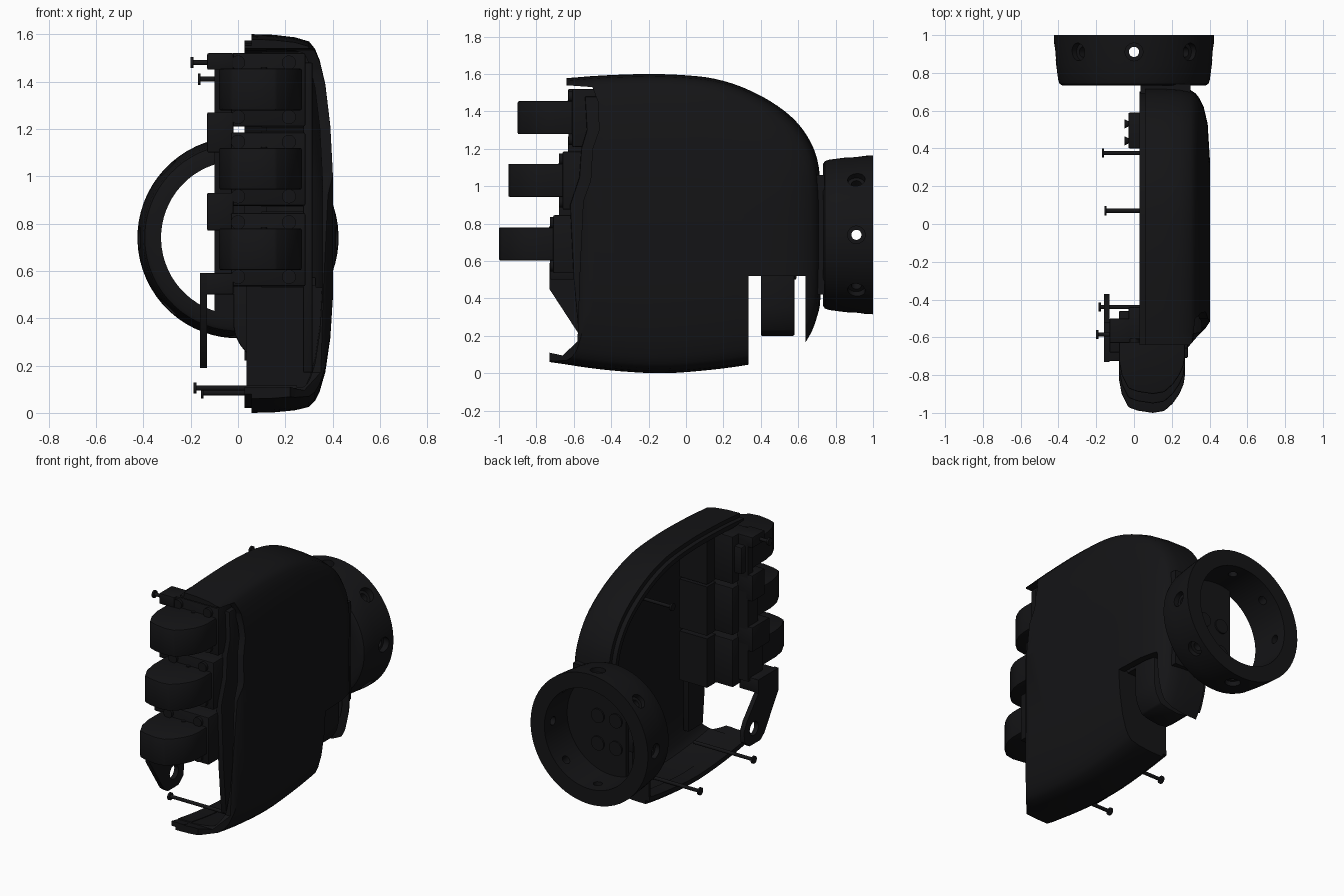
import bpy, bmesh, math
from mathutils import Vector

if "Cube" in bpy.data.objects:
    bpy.data.objects.remove(bpy.data.objects["Cube"])

mat = bpy.data.materials.new("black_plastic")
mat.diffuse_color = (0.007, 0.007, 0.008, 1)
mat.use_nodes = True
mat.node_tree.nodes["Principled BSDF"].inputs["Base Color"].default_value = mat.diffuse_color


def make(name, bm, bevel=0, cutters=(), thick=0, hidden=False):
    if not thick:
        bmesh.ops.recalc_face_normals(bm, faces=bm.faces)
    me = bpy.data.meshes.new(name)
    bm.to_mesh(me)
    bm.free()
    ob = bpy.data.objects.new(name, me)
    bpy.context.collection.objects.link(ob)
    me.materials.append(mat)
    if hidden:
        ob.hide_render = True
        ob.display_type = 'WIRE'
        return ob
    bpy.ops.object.select_all(action='DESELECT')
    bpy.context.view_layer.objects.active = ob
    ob.select_set(True)
    if thick:
        m = ob.modifiers.new("thickness", 'SOLIDIFY')
        m.thickness, m.offset = thick, -1
    for c in cutters:
        m = ob.modifiers.new("cut", 'BOOLEAN')
        m.operation, m.object, m.solver = 'DIFFERENCE', c, 'EXACT'
    if bevel:
        m = ob.modifiers.new("bevel", 'BEVEL')
        m.width, m.segments, m.limit_method = bevel, 2, 'ANGLE'
    for m in list(ob.modifiers):
        bpy.ops.object.modifier_apply(modifier=m.name)
    bpy.ops.object.shade_smooth_by_angle(angle=math.radians(35))
    return ob


def prism(name, pts, axis, a, b, **kw):
    """Extrude a 2D outline from a to b along an axis."""
    put = {'x': lambda p, d: (d, p[0], p[1]), 'y': lambda p, d: (p[0], d, p[1]),
           'z': lambda p, d: (p[0], p[1], d)}[axis]
    bm = bmesh.new()
    lo = [bm.verts.new(put(p, a)) for p in pts]
    hi = [bm.verts.new(put(p, b)) for p in pts]
    bm.faces.new(lo)
    bm.faces.new(hi)
    n = len(pts)
    for i in range(n):
        j = (i + 1) % n
        bm.faces.new((lo[i], lo[j], hi[j], hi[i]))
    return make(name, bm, **kw)


def box(name, x0, x1, y0, y1, z0, z1, **kw):
    return prism(name, [(x0, y0), (x1, y0), (x1, y1), (x0, y1)], 'z', z0, z1, **kw)


def rod(bm, p, q, r1, r2=None, n=20):
    p, q = Vector(p), Vector(q)
    M = (q - p).to_track_quat('Z', 'Y').to_matrix().to_4x4()
    M.translation = (p + q) / 2
    bmesh.ops.create_cone(bm, cap_ends=True, segments=n, radius1=r1,
                          radius2=r1 if r2 is None else r2, depth=(q - p).length, matrix=M)


def smooth(pts, k=3):
    """Catmull-Rom refinement of an open outline."""
    P = [Vector(p) for p in pts]
    P = [2 * P[0] - P[1]] + P + [2 * P[-1] - P[-2]]
    res = []
    for a, b, c, d in zip(P, P[1:], P[2:], P[3:]):
        for i in range(k):
            t = i / k
            res.append(.5 * (2 * b + (c - a) * t + (2 * a - 5 * b + 4 * c - d) * t * t
                             + (3 * b - a - 3 * c + d) * t ** 3))
    return res + [P[-2]]


# Side outline of the palm shell (y, z), open at the front
OUT = smooth([(-.9, .075), (-.73, .06), (-.45, .02), (-.15, 0), (.1, .015), (.33, .045), (.5, .085),
              (.6, .125), (.66, .2), (.70, .3), (.72, .42), (.725, .8), (.72, 1.0), (.7, 1.15),
              (.65, 1.265), (.57, 1.365), (.45, 1.455), (.3, 1.53), (.15, 1.575), (0, 1.593),
              (-.2, 1.6), (-.45, 1.592), (-.64, 1.578), (-.9, 1.565)])


def skin(name, layers, thick, cap, cutters):
    """Loft the palm outline through layers of (x, z scale, y scale)."""
    bm = bmesh.new()
    rows = [[bm.verts.new((x, -.9 + (y + .9) * t, .72 + (z - .72) * s)) for y, z in OUT]
            for x, s, t in layers]
    for a, b in zip(rows, rows[1:]):
        for i in range(len(OUT) - 1):
            bm.faces.new((a[i], a[i + 1], b[i + 1], b[i]))
    if cap:
        bm.faces.new(rows[-1])
    bm.normal_update()
    # make normals point outward, judged from the bottom wall
    f = min(bm.faces, key=lambda f: f.calc_center_median().z)
    if f.normal.z > 0:
        bmesh.ops.reverse_faces(bm, faces=bm.faces)
    return make(name, bm, cutters=cutters, thick=thick)


# Cutters for the finger opening, its rounded outer corner and the thumb notch
front_cut = prism("front_cutter", [(-1.3, -.2), (-.73, -.2), (-.73, .11), (-.66, .095), (-.58, .17),
                  (-.57, .5), (-.55, .92), (-.51, 1.03), (-.5, 1.2), (-.465, 1.3), (-.47, 1.45),
                  (-.5, 1.53), (-.64, 1.54), (-.64, 1.8), (-1.3, 1.8)], 'x', -.5, .8, hidden=True)
corner_cut = prism("corner_cutter", [(.2, -.76), (.24, -.7), (.28, -.66), (.34, -.59), (.38, -.55),
                   (.42, -.49), (.6, -.49), (.6, -.95), (.2, -.95)], 'z', -.3, 1.9, hidden=True)
notch_cut = box("notch_cutter", -.5, .8, .335, .64, -.3, .52, hidden=True)
cuts = (front_cut, corner_cut, notch_cut)

# Palm shell and its inner rim lip
skin("palm_shell", [(.058, 1, 1), (.15, .997, 1), (.24, .985, .997), (.3, .965, .99), (.325, .93, .98),
                    (.345, .875, .965), (.369, .76, .935), (.39, .56, .88), (.402, .3, .76)], .045, True, cuts)
skin("rim_lip", [(.028, .97, .985), (.12, .97, .985)], .03, False, cuts)

# Neck joining the palm to the wrist ring
box("wrist_neck", .035, .3, .69, .74, .42, 1.06)

# Walls lining the thumb notch, and the cheek beside the fingers
prism("notch_wall", [(.035, .07), (.28, .07), (.32, .11), (.35, .25), (.36, .53), (.035, .53)], 'y', .315, .335)
box("notch_ceiling", .035, .33, .32, .66, .52, .54)
prism("front_cheek", [(-.57, .17), (-.6, .5), (-.62, .9), (-.57, 1.05), (-.56, 1.2), (-.53, 1.3),
                      (-.54, 1.48), (-.42, 1.48), (-.42, .17)], 'x', .275, .315, bevel=.006)

# Wrist ring with eight countersunk radial holes
thru, sink = bmesh.new(), bmesh.new()
for i in range(8):
    a = i * math.pi / 4
    at = lambda r: (r * math.cos(a), .911, .74 + r * math.sin(a))
    rod(thru, at(.25), at(.5), .027)
    rod(sink, at(.383), at(.53), .047, n=22)
thru = make("hole_cutter", thru, hidden=True)
sink = make("countersink_cutter", sink, hidden=True)
prof = [(.325, 1), (.425, 1), (.422, .94), (.412, .84), (.402, .765), (.394, .742), (.378, .732), (.325, .732)]
N = 64
bm = bmesh.new()
ang = [(k + .37) * math.tau / N for k in range(N)]
rings = [[bm.verts.new((r * math.cos(a), y, .74 + r * math.sin(a))) for r, y in prof] for a in ang]
for k in range(N):
    a, b = rings[k], rings[(k + 1) % N]
    for i in range(len(prof)):
        j = (i + 1) % len(prof)
        bm.faces.new((a[i], a[j], b[j], b[i]))
make("wrist_ring", bm, cutters=(sink, thru))

# Mounting plate inside the ring, with four bolts
lim = math.acos(-.1 / .335)
prism("wrist_plate", [(.335 * math.cos(lim * k / 20), .74 + .335 * math.sin(lim * k / 20))
                      for k in range(-20, 21)], 'y', .732, .765)
bm = bmesh.new()
for x in (-.03, .1):
    for z in (.6, .78):
        rod(bm, (x, .74, z), (x, .775, z), .046)
make("wrist_bolts", bm)

# Finger stub plan: (x, distance from tip)
STUB = [(-.08, .44), (-.08, .18), (-.065, .1), (-.03, .03), (.02, .012), (.1, 0), (.16, .01),
        (.205, .05), (.24, .1), (.262, .15), (.27, .2), (.27, .44)]

# Three finger stubs with their holders, brackets and face screws
for nm, c, tip, face in (("upper", 1.365, -.9, -.61), ("middle", 1.03, -.95, -.66), ("lower", .69, -1, -.71)):
    prism(nm + "_finger", [(x, tip + d) for x, d in STUB], 'z', c - .087, c + .09, bevel=.008)
    box(nm + "_holder", -.03, .285, face, -.44, c - .155, c + .155, bevel=.008)
    box(nm + "_holder_back", .1, .3, -.45, -.36, c - .16, c + .16)
    box(nm + "_clip", -.1, -.02, face + .06, -.5, c - .12, c + .12)
    bm = bmesh.new()
    rod(bm, (.11, tip + .28, c + .08), (.11, tip + .28, c + .094), .013)
    for x in (0, .215):
        for z in (c - .115, c + .115):
            rod(bm, (x, face - .018, z), (x, face + .02, z), .03)
    make(nm + "_face_screws", bm)
for i, (z0, z1, y0) in enumerate(((1.45, 1.52, -.63), (1.1, 1.27, -.63), (.77, .93, -.68))):
    box(f"side_bracket_{i}", -.13, -.02, y0, -.5, z0, z1, bevel=.006)
box("lug_block", -.16, -.02, -.725, -.52, .5, .59, bevel=.006)

# Hanging lug with an eye
bm = bmesh.new()
rod(bm, (-.3, -.475, .29), (0, -.475, .29), .045)
eye = make("eye_cutter", bm, hidden=True)
prism("hanging_lug", [(-.73, .59), (-.73, .45), (-.58, .22), (-.54, .19), (-.43, .19), (-.38, .23),
                      (-.37, .3), (-.4, .36), (-.52, .5), (-.52, .59)], 'x', -.16, -.13, cutters=(eye,))

# Thumb stub pointing down, and its mount with two small screws
prism("thumb", [(.25 - x, .2 + d * .85) for x, d in STUB], 'y', .4, .58, bevel=.008)
box("thumb_mount", -.03, .3, .4, .59, .5, .64, bevel=.008)
bm = bmesh.new()
for y in (.44, .53):
    rod(bm, (-.05, y, .57), (-.02, y, .57), .024, .01)
make("thumb_mount_screws", bm)

# Long assembly screws
bm = bmesh.new()
for x, y, z in ((-.2, -.585, 1.48), (-.17, .375, 1.41), (-.188, -.44, .105), (-.157, .07, .085)):
    rod(bm, (x, y, z), (x + .012, y, z), .024)
    rod(bm, (x + .01, y, z), (.25, y, z), .011)
make("long_screws", bm)
